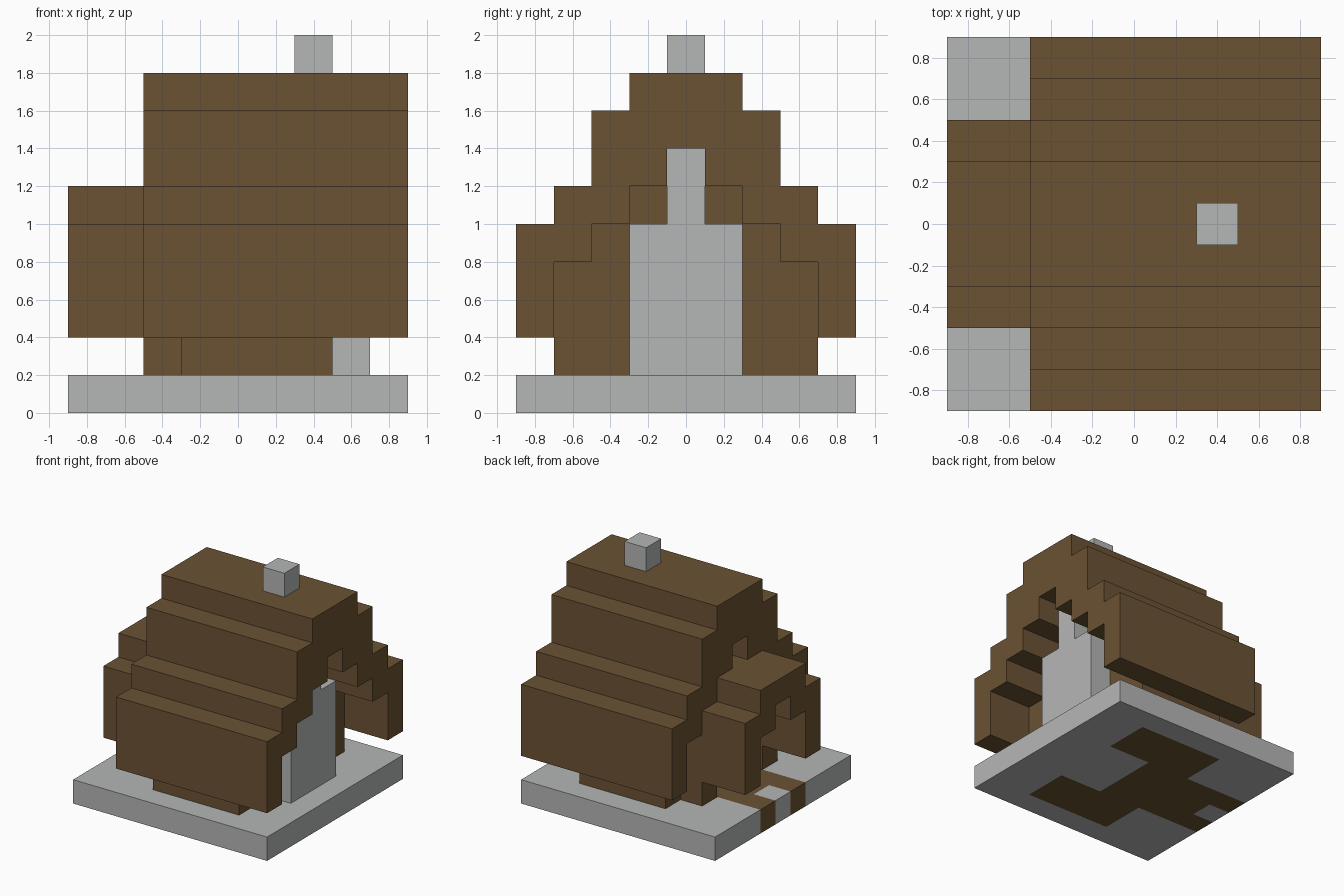
import bpy
import bmesh

cube = bpy.data.objects.get("Cube")
if cube:
    bpy.data.objects.remove(cube, do_unlink=True)


def make_material(name, color):
    mat = bpy.data.materials.new(name)
    mat.use_nodes = True
    mat.diffuse_color = color
    bsdf = mat.node_tree.nodes["Principled BSDF"]
    bsdf.inputs["Base Color"].default_value = color
    bsdf.inputs["Roughness"].default_value = 0.9
    return mat


WOOD = make_material("brown_wood", (0.146, 0.084, 0.033, 1))
STONE = make_material("grey_stone", (0.46, 0.47, 0.465, 1))


def finish(name, bm, *mats):
    bmesh.ops.recalc_face_normals(bm, faces=bm.faces)
    mesh = bpy.data.meshes.new(name)
    bm.to_mesh(mesh)
    bm.free()
    for mat in mats:
        mesh.materials.append(mat)
    obj = bpy.data.objects.new(name, mesh)
    bpy.context.collection.objects.link(obj)
    return obj


def prism(name, outline, x0, x1, mat):
    """Extrude a (y, z) outline from x0 to x1."""
    bm = bmesh.new()
    face = bm.faces.new([bm.verts.new((x0, y, z)) for y, z in outline])
    new = bmesh.ops.extrude_face_region(bm, geom=[face])["geom"]
    verts = [v for v in new if isinstance(v, bmesh.types.BMVert)]
    bmesh.ops.translate(bm, verts=verts, vec=(x1 - x0, 0, 0))
    return finish(name, bm, mat)


def box(name, x0, x1, y0, y1, z0, z1, mat):
    return prism(name, [(y0, z0), (y1, z0), (y1, z1), (y0, z1)], x0, x1, mat)


def stairs(steps, bottom):
    """Half outline climbing inward; each step is (half width, top)."""
    points, z = [], bottom
    for y, top in steps:
        points += [(y, z), (y, top)]
        z = top
    return points


def both(half):
    """Mirror a half outline across y = 0 into one open line."""
    return half + [(-y, z) for y, z in reversed(half)]


# Stone slab with the wooden floor and entrance path running through it
def is_wood(x, y):
    house = -0.3 < x < 0.5 and abs(y) < 0.7
    hearth = x > 0.1 and abs(y) < 0.3
    path = x < -0.3 and abs(y) < 0.3
    doorstep = x < -0.7 and abs(y) < 0.1
    return (house and not hearth) or (path and not doorstep)


bm = bmesh.new()
bmesh.ops.create_grid(bm, x_segments=9, y_segments=9, size=0.9)
new = bmesh.ops.extrude_face_region(bm, geom=bm.faces[:])["geom"]
top = [v for v in new if isinstance(v, bmesh.types.BMVert)]
bmesh.ops.translate(bm, verts=top, vec=(0, 0, 0.2))
for face in bm.faces:
    center = face.calc_center_median() * 0.99
    face.material_index = int(is_wood(center.x, center.y))
finish("base_slab", bm, STONE, WOOD)

# Stepped roof shells over the house and the porch
house_outer = stairs([(0.9, 1.0), (0.7, 1.2), (0.5, 1.6), (0.3, 1.8)], 0.4)
house_inner = stairs([(0.7, 0.8), (0.5, 1.0), (0.3, 1.2), (0.1, 1.4)], 0.4)
prism("main_roof", both(house_outer) + both(house_inner)[::-1], -0.5, 0.9, WOOD)

porch_outer = stairs([(0.5, 1.0), (0.3, 1.2)], 0.4)
porch_inner = stairs([(0.3, 0.8), (0.1, 1.0)], 0.4)
prism("porch_roof", both(porch_outer) + both(porch_inner)[::-1], -0.9, -0.3, WOOD)

# Gable wall with the doorway
gable = stairs([(0.7, 0.8), (0.5, 1.0), (0.3, 1.2), (0.1, 1.4)], 0.2)
doorway = [(0.1, 0.2), (0.1, 0.6)]
prism("door_wall", both(gable) + both(doorway)[::-1], -0.3, -0.1, WOOD)

# Side walls, porch walls and the gable halves beside the fireplace
half_gable = gable[:-1] + [(0.1, 1.0), (0.3, 1.0), (0.3, 0.2)]
for side, s in (("left", 1), ("right", -1)):
    box(side + "_side_wall", -0.1, 0.3, 0.5 * s, 0.7 * s, 0.2, 0.8, WOOD)
    box(side + "_porch_wall", -0.5, -0.3, 0.3 * s, 0.5 * s, 0.2, 0.4, WOOD)
    prism(side + "_fireplace_wall", [(y * s, z) for y, z in half_gable], 0.3, 0.5, WOOD)

# Stone fireplace and chimney
breast = stairs([(0.3, 1.0), (0.1, 1.4)], 0.2)
prism("fireplace", both(breast), 0.3, 0.7, STONE)
box("chimney", 0.3, 0.5, -0.1, 0.1, 1.4, 2.0, STONE)
